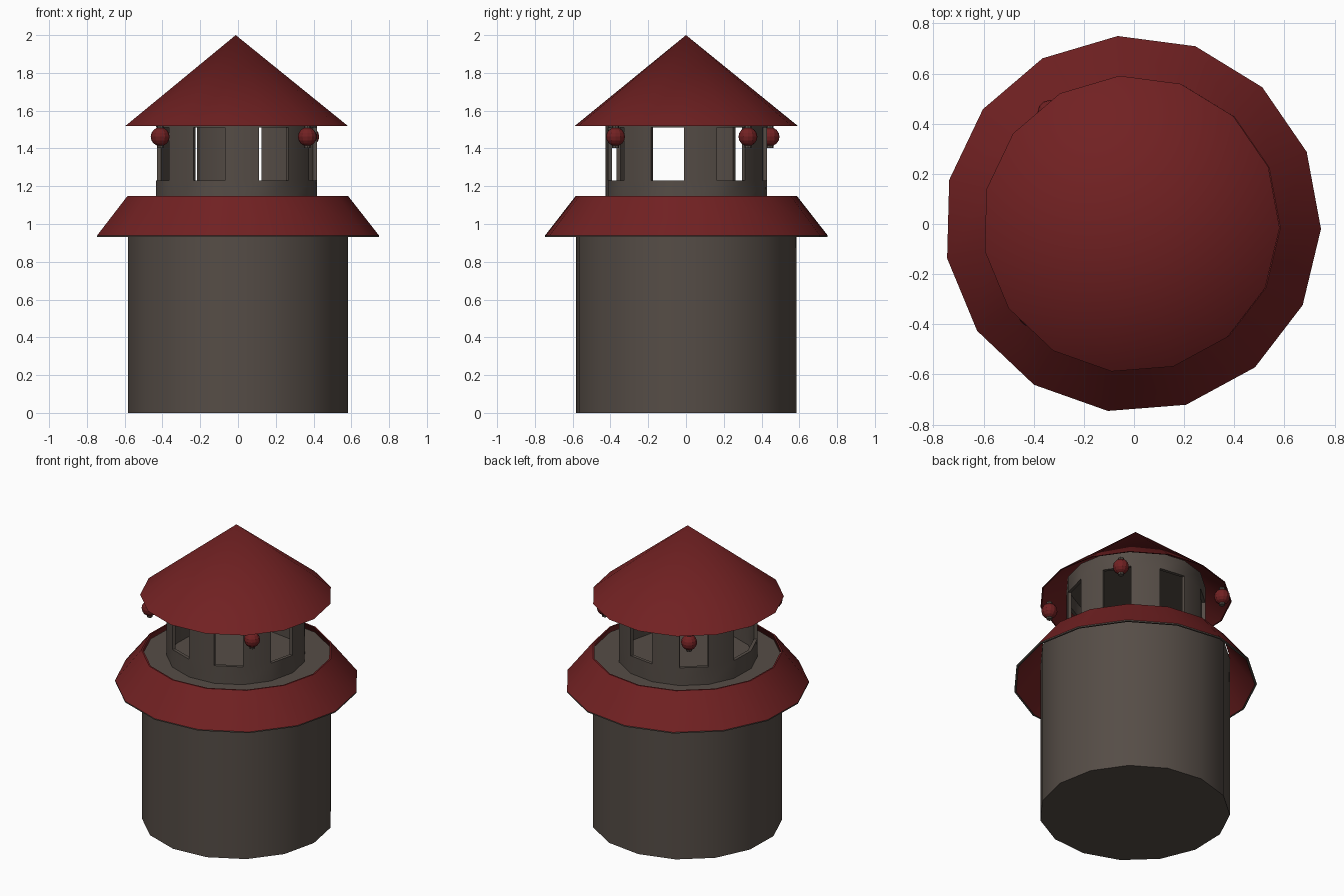
import bpy, bmesh, math

if "Cube" in bpy.data.objects:
    bpy.data.objects.remove(bpy.data.objects["Cube"])

N = 15                      # sides of every round part
START = math.radians(-1.5)  # angle of the first corner


def material(name, rgb):
    m = bpy.data.materials.new(name)
    m.diffuse_color = (*rgb, 1)
    m.use_nodes = True
    m.node_tree.nodes["Principled BSDF"].inputs["Base Color"].default_value = m.diffuse_color
    return m


red = material("dark red", (0.165, 0.015, 0.016))
grey = material("warm grey", (0.092, 0.074, 0.062))


def point(r, z, k, cx):
    a = START + 2 * math.pi * (k % N) / N
    return (cx + r * math.cos(a), r * math.sin(a), z)


def finish(name, bm, mats):
    bmesh.ops.remove_doubles(bm, verts=bm.verts, dist=1e-5)
    bmesh.ops.recalc_face_normals(bm, faces=bm.faces)
    mesh = bpy.data.meshes.new(name)
    bm.to_mesh(mesh)
    bm.free()
    ob = bpy.data.objects.new(name, mesh)
    bpy.context.collection.objects.link(ob)
    for m in mats:
        mesh.materials.append(m)
    bpy.ops.object.select_all(action='DESELECT')
    ob.select_set(True)
    bpy.context.view_layer.objects.active = ob
    bpy.ops.object.shade_smooth_by_angle(angle=math.radians(30))
    return ob


def lathe(name, profile, mats, cx, closed=False, slots=None):
    """Turn (radius, height) points round the axis; slots give each band's colour."""
    bm = bmesh.new()
    pairs = list(zip(profile, profile[1:] + profile[:1]))
    if not closed:
        pairs = pairs[:-1]
    for i, ((r0, z0), (r1, z1)) in enumerate(pairs):
        if z0 == z1 and 0 in (r0, r1):       # flat end cap
            faces = [[point(max(r0, r1), z0, k, cx) for k in range(N)]]
        else:
            faces = []
            for k in range(N):
                f = [point(r0, z0, k, cx)]
                if r0 > 0:
                    f.append(point(r0, z0, k + 1, cx))
                f.append(point(r1, z1, k + 1, cx))
                if r1 > 0:
                    f.append(point(r1, z1, k, cx))
                faces.append(f)
        for f in faces:
            face = bm.faces.new([bm.verts.new(c) for c in f])
            face.material_index = slots[i] if slots else 0
    return finish(name, bm, mats)


# tower body with recessed deck
lathe("tower_body", [(0, 0), (0.587, 0), (0.587, 1.11), (0, 1.11)], [grey], -0.005)

# sloping skirt roof, hollow, grey lower lip
lathe("skirt_roof",
      [(0.59, 1.147), (0.752, 0.94), (0.752, 0.932), (0.74, 0.932), (0.58, 1.147)],
      [red, grey], -0.006, closed=True, slots=[0, 1, 1, 0, 0])

# top cone roof, hollow
lathe("cone_roof", [(0, 2.0), (0.593, 1.52), (0.585, 1.52), (0, 1.993)], [red], -0.012)

# lantern room: alternate panels are open between sill and lintel
levels = [1.11, 1.23, 1.51, 1.62]
R_OUT, R_IN, ROOM_X = 0.43, 0.408, -0.012
open_panels = {1, 3, 5, 7, 8, 10, 12, 14}


def solid(k, j):
    return 0 <= j < 3 and not (j == 1 and k % N in open_panels)


bm = bmesh.new()
for k in range(N):
    for j in range(3):
        if not solid(k, j):
            continue
        lo, hi = levels[j], levels[j + 1]
        quads = [[(r, lo, k), (r, lo, k + 1), (r, hi, k + 1), (r, hi, k)]
                 for r in (R_OUT, R_IN)]
        for dk, side in ((-1, k), (1, k + 1)):
            if not solid(k + dk, j):
                quads.append([(R_OUT, lo, side), (R_IN, lo, side),
                              (R_IN, hi, side), (R_OUT, hi, side)])
        for dj, z in ((-1, lo), (1, hi)):
            if not solid(k, j + dj):
                quads.append([(R_OUT, z, k), (R_OUT, z, k + 1),
                              (R_IN, z, k + 1), (R_IN, z, k)])
        for q in quads:
            bm.faces.new([bm.verts.new(point(*c, ROOM_X)) for c in q])
finish("lantern_room", bm, [grey])

# ceiling inside the lantern room
lathe("lantern_ceiling", [(0, 1.6), (0.41, 1.6), (0.41, 1.61), (0, 1.61)], [grey], ROOM_X)

# hanging lamps under the cone roof
lamps = [(0.367, -0.373), (0.38, 0.328), (-0.335, 0.445), (-0.412, -0.36)]
for i, (x, y) in enumerate(lamps):
    bpy.ops.mesh.primitive_uv_sphere_add(segments=12, ring_count=8, radius=0.05,
                                         location=(x, y, 1.462))
    ob = bpy.context.object
    ob.name = f"lamp_ball_{i + 1}"
    ob.data.materials.append(red)
    bpy.ops.mesh.primitive_cylinder_add(vertices=8, radius=0.018, depth=0.12,
                                        location=(x, y, 1.463))
    ob = bpy.context.object
    ob.name = f"lamp_stem_{i + 1}"
    ob.data.materials.append(grey)
